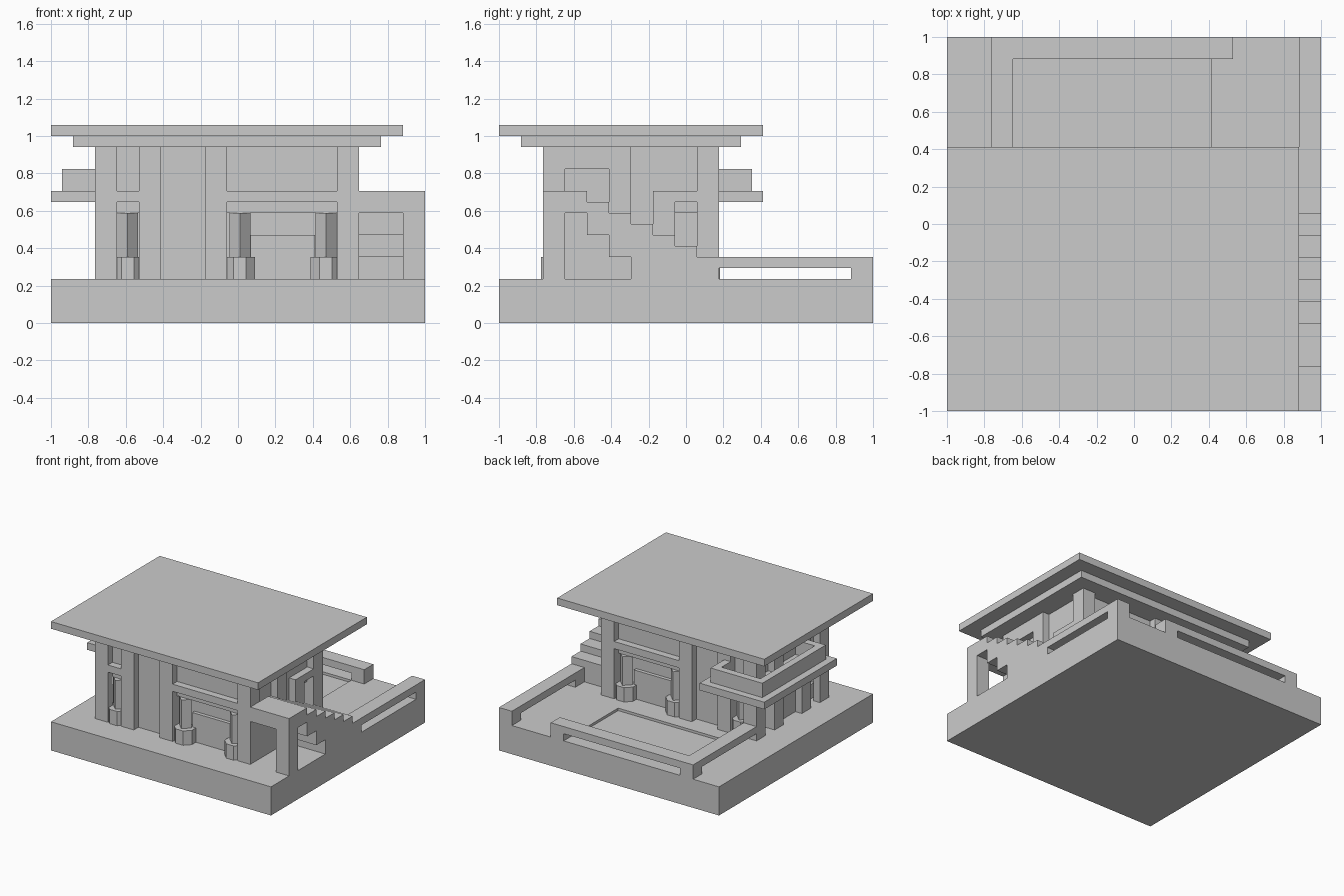
import bpy, bmesh, math
from mathutils import Matrix

if "Cube" in bpy.data.objects:
    bpy.data.objects.remove(bpy.data.objects["Cube"])

U = 1 / 17  # building module

stone = bpy.data.materials.new("grey_stone")
stone.use_nodes = True
GREY = (0.6, 0.6, 0.6, 1)
stone.diffuse_color = GREY
stone.node_tree.nodes["Principled BSDF"].inputs["Base Color"].default_value = GREY


def finish(name, bm):
    mesh = bpy.data.meshes.new(name)
    bmesh.ops.recalc_face_normals(bm, faces=bm.faces)
    bm.to_mesh(mesh)
    bm.free()
    mesh.materials.append(stone)
    ob = bpy.data.objects.new(name, mesh)
    bpy.context.collection.objects.link(ob)
    return ob


def box(name, x0, x1, y0, y1, z0, z1):
    bm = bmesh.new()
    bmesh.ops.create_cube(bm, size=1)
    for v in bm.verts:
        v.co = [U * (lo if c < 0 else hi)
                for c, lo, hi in zip(v.co, (x0, y0, z0), (x1, y1, z1))]
    return finish(name, bm)


def prism(name, outline, x0, x1):
    """Extrude a (y, z) outline along x."""
    bm = bmesh.new()
    face = bm.faces.new([bm.verts.new((x0 * U, y * U, z * U)) for y, z in outline])
    out = bmesh.ops.extrude_face_region(bm, geom=[face])
    verts = [g for g in out["geom"] if isinstance(g, bmesh.types.BMVert)]
    bmesh.ops.translate(bm, verts=verts, vec=((x1 - x0) * U, 0, 0))
    return finish(name, bm)


def post(name, x, y, z0, z1, radius, sides, turn):
    bm = bmesh.new()
    bmesh.ops.create_cone(bm, cap_ends=True, segments=sides, radius1=radius,
                          radius2=radius, depth=(z1 - z0) * U,
                          matrix=Matrix.Translation((x, y, (z0 + z1) / 2 * U))
                          @ Matrix.Rotation(turn, 4, "Z"))
    return finish(name, bm)


# Ground with a shallow pool
POOL = 3.65
box("ground", -17, 17, -17, 17, 0, POOL)
box("paving_front", -17, 17, -17, 5, POOL, 4)
box("paving_back", -17, 17, 15, 17, POOL, 4)
box("paving_west", -17, -11, 5, 15, POOL, 4)
box("paving_east", 7, 17, 5, 15, POOL, 4)

# Garden walls with a long slot beneath the coping
box("back_coping", -13, 9, 15, 17, 5, 6)
box("side_coping", -13, -11, 3, 17, 5, 6)
box("east_coping", 15, 17, 1, 17, 5, 6)
for i, (x, y) in enumerate([(-13, 15), (7, 15), (15, 15), (15, 1)]):
    box(f"garden_wall_foot_{i}", x, x + 2, y, y + 2, 4, 5)

# Solid cores of the two storeys
box("lower_core", -11, 9, -11, 1, 4, 10)
box("upper_core", -12, 10, -12, 2, 10, 16)

# Front and back facades
for side, outer, inner in (("front", -13, -11), ("back", 3, 1)):
    y0, y1 = sorted((outer, inner))
    mid = (outer + inner) / 2
    m0, m1 = sorted((mid, inner))
    for i, (x0, x1) in enumerate([(-13, -12), (-9, -7), (-3, -1), (9, 11)]):
        box(f"{side}_pier_{i}", x0, x1, y0, y1, 4, 16)
    box(f"{side}_tall_panel", -7, -3, m0, m1, 4, 16)
    box(f"{side}_lintel_west", -13, -9, y0, y1, 11, 12)
    box(f"{side}_lintel_east", -1, 9, y0, y1, 11, 12)
    sill0, sill1 = sorted((mid + (inner - mid) * 0.5, inner))
    box(f"{side}_low_wall", 1, 7, sill0, sill1, 4, 8)

    # Turned columns on chamfered plinths
    cy = -0.695 if side == "front" else 0.1
    for i, cx in enumerate((-0.59, 0.01, 0.47)):
        post(f"{side}_column_{i}", cx, cy, 6, 10, 0.056, 4, 0)
        post(f"{side}_plinth_{i}", cx, cy, 4, 6, 0.088, 8, math.pi / 8)

# West side wall
for i, (y0, y1) in enumerate([(-13, -12), (-9, -7), (-3, -1), (2, 3)]):
    box(f"west_pier_{i}", -13, -11, y0, y1, 4, 16)
box("west_panel", -12, -11, -7, -3, 4, 16)
box("west_lintel", -13, -11, -13, 3, 11, 12)

# East side wall with the upper doorway
box("east_wall_lower", 9, 11, -13, -5, 4, 11)
box("east_wall_front", 10, 11, -13, -11, 11, 16)
box("east_wall_middle", 10, 11, -7, -5, 11, 16)
box("east_wall_over_door", 10, 11, -11, -7, 14, 16)
box("east_tall_panel", 9, 10, -5, -3, 4, 16)
box("east_wall_back", 9, 11, -3, -1, 4, 11)
box("east_lintel", 9, 11, -3, 3, 11, 12)
box("east_corner_post", 9, 11, 2, 3, 4, 16)

# Corner balcony
box("balcony_floor_side", -17, -12, -9, 7, 11, 12)
box("balcony_floor_back", -12, -7, 2, 7, 11, 12)
box("balcony_parapet_side", -16, -15, -8, 6, 12, 14)
box("balcony_parapet_back", -15, -8, 5, 6, 12, 14)
box("balcony_parapet_end_front", -15, -13, -8, -7, 12, 14)
box("balcony_parapet_end_back", -9, -8, 3, 5, 12, 14)

# Outside stair, hollow beneath its upper steps
steps = [(-13, 12)]
for i in range(6):
    y = -9 + 2 * i
    steps += [(y, 12 - i), (y, 11 - i)]
steps += [(1, 6)] if steps[-1] != (1, 6) else []
hollow = [(-5, 4), (-5, 6), (-7, 6), (-7, 8), (-9, 8), (-9, 10)]
wall = steps + [(1, 4)] + hollow + [(-11, 10), (-11, 4), (-13, 4)]
flight = steps + [(1, 4)] + hollow + [(-13, 10)]
prism("stair_outer_wall", wall, 15, 17)
prism("stair_flight", flight, 11, 15)

# Two-tier flat roof
box("roof_lower_tier", -15, 13, -15, 5, 16, 17)
box("roof_upper_tier", -17, 15, -17, 7, 17, 18)
